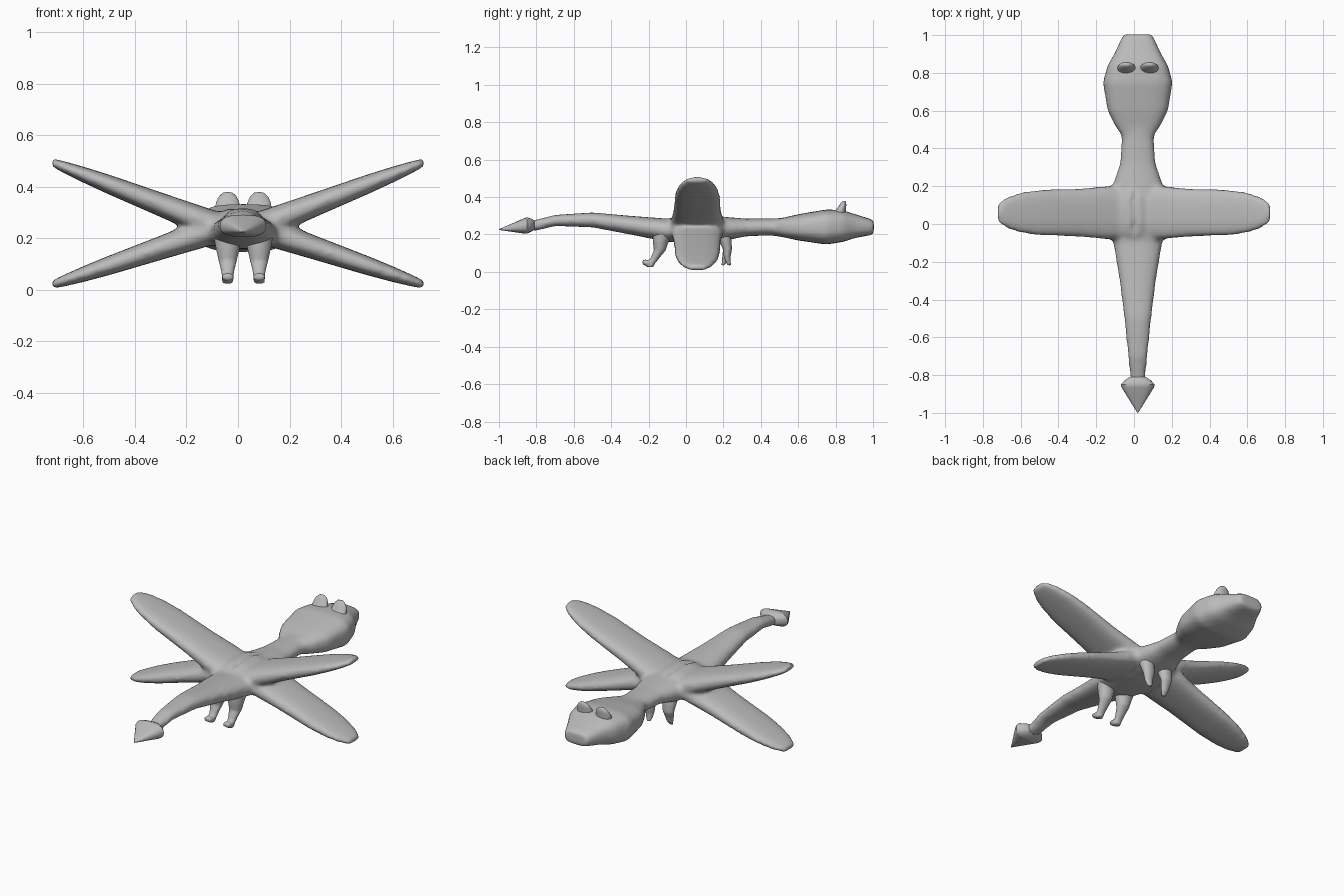
import bpy
from math import cos, sin, pi, copysign
from mathutils import Vector

if "Cube" in bpy.data.objects:
    bpy.data.objects.remove(bpy.data.objects["Cube"])

MID = 0.02  # centre line of the body
X, Y, Z = Vector((1, 0, 0)), Vector((0, 1, 0)), Vector((0, 0, 1))

grey = bpy.data.materials.new("stone grey")
grey.use_nodes = True
grey.diffuse_color = (0.5, 0.5, 0.5, 1)
grey.node_tree.nodes["Principled BSDF"].inputs["Base Color"].default_value = grey.diffuse_color


def loft(name, sections, u, v, power=2.0, sides=24):
    """Skin superellipse rings; each section is (centre, radius_u, radius_v)."""
    verts, faces = [], []
    for centre, a, b in sections:
        for i in range(sides):
            c, s = cos(2 * pi * i / sides), sin(2 * pi * i / sides)
            cu = copysign(abs(c) ** (2 / power), c)
            sv = copysign(abs(s) ** (2 / power), s)
            verts.append(Vector(centre) + u * a * cu + v * b * sv)
    for r in range(len(sections) - 1):
        for i in range(sides):
            j = (i + 1) % sides
            faces.append([r * sides + i, r * sides + j, (r + 1) * sides + j, (r + 1) * sides + i])
    faces.append(list(range(sides))[::-1])
    faces.append([(len(sections) - 1) * sides + i for i in range(sides)])
    mesh = bpy.data.meshes.new(name)
    mesh.from_pydata(verts, [], faces)
    mesh.materials.append(grey)
    obj = bpy.data.objects.new(name, mesh)
    bpy.context.collection.objects.link(obj)
    return obj


def select(objs):
    bpy.ops.object.select_all(action='DESELECT')
    for o in objs:
        o.select_set(True)
    bpy.context.view_layer.objects.active = objs[0]


def fuse(objs, voxel, rounds):
    """Join parts into one skin with soft fillets."""
    select(objs)
    if len(objs) > 1:
        bpy.ops.object.join()
    obj = objs[0]
    remesh = obj.modifiers.new("skin", 'REMESH')
    remesh.mode = 'VOXEL'
    remesh.voxel_size = voxel
    soften = obj.modifiers.new("soften", 'SMOOTH')
    soften.factor, soften.iterations = 0.5, rounds
    for m in ("skin", "soften"):
        bpy.ops.object.modifier_apply(modifier=m)
    bpy.ops.object.shade_smooth()


# Tail, torso and neck: y, bottom, top, half width
trunk_profile = [
    (-0.86, 0.225, 0.265, 0.035), (-0.80, 0.22, 0.28, 0.042), (-0.70, 0.245, 0.305, 0.052),
    (-0.50, 0.238, 0.318, 0.072), (-0.30, 0.20, 0.30, 0.097), (-0.10, 0.16, 0.285, 0.13),
    (0.05, 0.155, 0.305, 0.16), (0.20, 0.165, 0.295, 0.135), (0.32, 0.19, 0.285, 0.095),
    (0.45, 0.195, 0.285, 0.085), (0.56, 0.18, 0.29, 0.11)]
# Head, boxier than the trunk
head_profile = [
    (0.46, 0.20, 0.28, 0.078), (0.52, 0.185, 0.29, 0.12), (0.60, 0.168, 0.308, 0.16),
    (0.75, 0.146, 0.334, 0.185), (0.84, 0.16, 0.33, 0.16), (0.90, 0.18, 0.31, 0.125),
    (0.98, 0.195, 0.285, 0.088), (1.004, 0.20, 0.275, 0.075)]


def along_y(profile):
    return [((MID, y, (lo + hi) / 2), w, (hi - lo) / 2) for y, lo, hi, w in profile]


parts = [loft("body_and_wings", along_y(trunk_profile), X, Z, 2.3),
         loft("head", along_y(head_profile), X, Z, 3.0)]

# Four wings, each a flat tapered blade: x, half chord, half thickness
wing_profile = [(0.0, 0.14, 0.06), (0.16, 0.14, 0.052), (0.3, 0.127, 0.045), (0.5, 0.122, 0.036),
                (0.6, 0.108, 0.029), (0.67, 0.085, 0.022), (0.715, 0.055, 0.016), (0.725, 0.04, 0.012)]
for side in (-1, 1):
    for root, tip in ((0.215, 0.495), (0.265, 0.02)):
        slope = (tip - root) / 0.72
        normal = Vector((-slope * side, 0, 1)).normalized()
        rings = [((side * x, 0.06, root + slope * x), c, t) for x, c, t in wing_profile]
        parts.append(loft("wing", rings, Y, normal, 2.6))
fuse(parts, 0.013, 8)

# Arrow-shaped tail tip
arrow = loft("tail_arrowhead", along_y([
    (-0.81, 0.225, 0.275, 0.042), (-0.828, 0.215, 0.285, 0.07), (-0.85, 0.205, 0.292, 0.09),
    (-0.865, 0.205, 0.287, 0.086), (-1.0, 0.224, 0.228, 0.002)]), X, Z, 2.6)
select([arrow])
bpy.ops.object.shade_smooth_by_angle(angle=0.7)

for name, x in (("right", -0.04), ("left", 0.082)):
    # Horns on the brow
    horn = loft(name + "_horn", [
        ((x, 0.815, 0.30), 0.05, 0.04), ((x, 0.83, 0.335), 0.048, 0.026),
        ((x, 0.84, 0.362), 0.038, 0.018), ((x, 0.845, 0.38), 0.018, 0.009)], X, Y)
    # Hind leg with a forward-pointing foot
    hind = loft(name + "_hind_leg", [
        ((x, -0.12, 0.21), 0.055, 0.06), ((x, -0.135, 0.16), 0.046, 0.042),
        ((x, -0.14, 0.115), 0.036, 0.032), ((x, -0.165, 0.075), 0.026, 0.024),
        ((x, -0.185, 0.045), 0.022, 0.02), ((x, -0.195, 0.025), 0.022, 0.018)], X, Y)
    foot = loft("foot", [((x, -0.17, 0.045), 0.018, 0.015), ((x, -0.2, 0.047), 0.024, 0.018),
                         ((x, -0.232, 0.052), 0.022, 0.014)], X, Z)
    # Front leg ending in a curved claw
    back = 0.018 if name == "right" else 0
    front = loft(name + "_front_leg", [
        ((x, 0.19, 0.22), 0.045, 0.045), ((x, 0.21, 0.165), 0.04, 0.034),
        ((x, 0.222, 0.12), 0.034, 0.024), ((x, 0.22 - back / 2, 0.08), 0.026, 0.018),
        ((x, 0.225 - back, 0.055), 0.02, 0.014), ((x, 0.232 - 2 * back, 0.035), 0.014, 0.009)], X, Y)
    fuse([horn], 0.007, 4)
    fuse([hind, foot], 0.006, 4)
    fuse([front], 0.006, 4)
